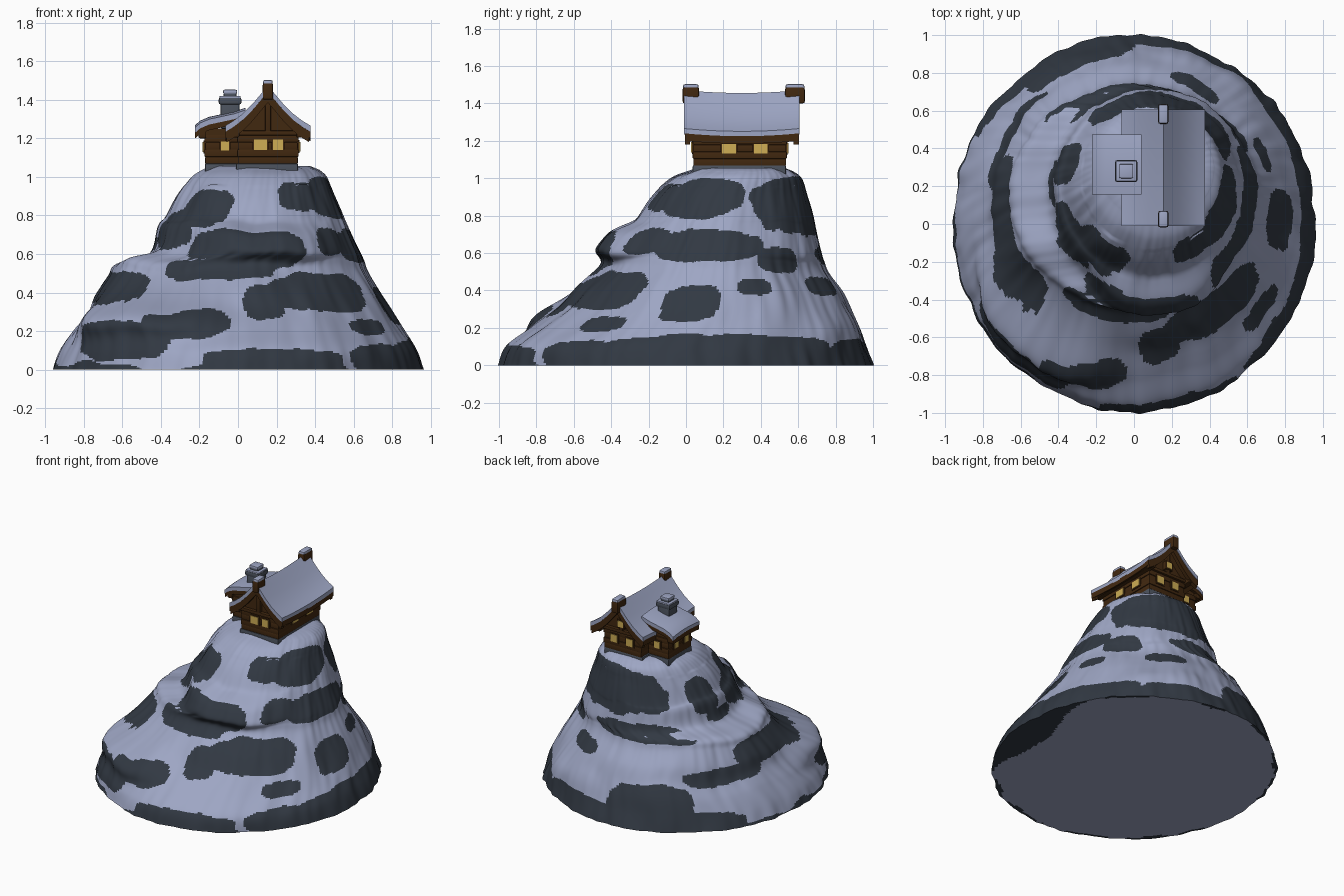
import bpy, bmesh, math
from mathutils import Vector, noise

if "Cube" in bpy.data.objects:
    bpy.data.objects.remove(bpy.data.objects["Cube"])


def material(name, rgb):
    m = bpy.data.materials.new(name)
    m.diffuse_color = (*rgb, 1)
    m.use_nodes = True
    m.node_tree.nodes["Principled BSDF"].inputs["Base Color"].default_value = m.diffuse_color
    return m


SNOW = material("snow", (0.34, 0.38, 0.55))
ROCK = material("dark_rock", (0.031, 0.040, 0.055))
WOOD = material("brown_wood", (0.053, 0.021, 0.005))
STONE = material("grey_stone", (0.070, 0.083, 0.108))
GLOW = material("yellow_window", (0.62, 0.42, 0.09))


def finish(name, bm, mats, angle=40):
    bmesh.ops.recalc_face_normals(bm, faces=bm.faces)
    me = bpy.data.meshes.new(name)
    bm.to_mesh(me)
    bm.free()
    ob = bpy.data.objects.new(name, me)
    bpy.context.collection.objects.link(ob)
    for m in mats:
        me.materials.append(m)
    bpy.ops.object.select_all(action='DESELECT')
    ob.select_set(True)
    bpy.context.view_layer.objects.active = ob
    bpy.ops.object.shade_smooth_by_angle(angle=math.radians(angle))
    return ob


def box(name, lo, hi, mat, bevel=0.0):
    bm = bmesh.new()
    bmesh.ops.create_cube(bm, size=1)
    for v in bm.verts:
        v.co = [(a + b) / 2 + c * (b - a) for a, b, c in zip(lo, hi, v.co)]
    if bevel:
        bmesh.ops.bevel(bm, geom=bm.edges[:], offset=bevel, segments=2, affect='EDGES', profile=0.6)
    return finish(name, bm, [mat])


def slab(name, profile, y0, y1, lift, thick, mat, sag, steps=12):
    """Roof sheet: an (x, z) profile swept along y, sagging in the middle."""
    bm = bmesh.new()
    rows = []
    for j in range(steps + 1):
        t = j / steps
        drop = sag * (1 - (2 * t - 1) ** 2)
        y = y0 + (y1 - y0) * t
        up = [(x, y, z + lift - drop) for x, z in profile]
        low = [(x, y, z + lift - drop - thick) for x, z in reversed(profile)]
        rows.append([bm.verts.new(p) for p in up + low])
    n = len(rows[0])
    for a, b in zip(rows, rows[1:]):
        for i in range(n):
            bm.faces.new((a[i], a[(i + 1) % n], b[(i + 1) % n], b[i]))
    half = len(profile)
    for r in (rows[0], rows[-1]):
        for i in range(half - 1):
            bm.faces.new((r[i], r[i + 1], r[n - 2 - i], r[n - 1 - i]))
    return finish(name, bm, [mat])


# Mountain: extents at each height (z, left, right, front, back)
LEVELS = [
    (0, -.96, .96, -1, 1), (.1, -.92, .93, -.955, .965), (.2, -.85, .87, -.81, .93),
    (.3, -.77, .80, -.68, .88), (.4, -.73, .73, -.59, .83), (.5, -.67, .67, -.48, .76),
    (.56, -.63, .65, -.44, .735), (.61, -.46, .63, -.40, .72), (.74, -.41, .57, -.31, .69),
    (.785, -.37, .55, -.27, .68), (.9, -.31, .50, -.19, .65), (1.0, -.24, .46, -.08, .62),
    (1.04, -.18, .42, .02, .57)]
# Bare rock patches: angle, height, half angle, half height
PATCHES = [
    (210, .73, 22, .10), (232, .83, 22, .10), (302, .9, 18, .075), (263, .6, 31, .14),
    (318, .66, 14, .07), (307, .4, 23, .10), (279, .35, 8, .09), (213, .42, 17, .09),
    (252, .24, 14, .08), (228, .15, 20, .10), (283, .05, 24, .06), (325, .06, 17, .07),
    (322, .22, 10, .04), (340, .89, 30, .10), (352, .64, 33, .085), (76, .85, 60, .16),
    (37, .56, 13, .07), (20, .42, 8, .045), (353, .33, 12, .10), (62, .42, 12, .05),
    (10, .08, 42, .085), (68, .09, 14, .05), (165, .8, 14, .12), (104, .59, 34, .055),
    (176, .65, 13, .04), (150, .33, 22, .055), (110, .17, 21, .13),
    (100, .05, 52, .08), (183, .43, 24, .08)]


def catmull(p0, p1, p2, p3, t):
    return [0.5 * (2 * b + (c - a) * t + (2 * a - 5 * b + 4 * c - d) * t * t
                   + (3 * b - a - 3 * c + d) * t ** 3) for a, b, c, d in zip(p0, p1, p2, p3)]


def bare(angle, z, p):
    wobble = 0.45 * noise.noise(p * 6) + 0.25 * noise.noise(p * 15)
    for a, h, da, dh in PATCHES:
        d = abs((angle - a + 180) % 360 - 180) / da
        if d ** 2.8 + (abs(z - h) / dh) ** 2.8 < 1 + wobble:
            return True
    return z < 0.03 + 0.07 * noise.noise(p * 4)


def mountain():
    seg, sub = 320, 12
    bm = bmesh.new()
    rings = []
    n = len(LEVELS)
    for k in range((n - 1) * sub + 1):
        i = min(k // sub, n - 2)
        z, l, r, f, b = catmull(LEVELS[max(i - 1, 0)], LEVELS[i], LEVELS[i + 1],
                                LEVELS[min(i + 2, n - 1)], k / sub - i)
        cx, cy, rx, ry = (l + r) / 2, (f + b) / 2, (r - l) / 2, (b - f) / 2
        ring = []
        for s in range(seg):
            a = 2 * math.pi * s / seg
            ca, sa = math.cos(a), math.sin(a)
            q = Vector((ca, sa, z))
            # front left shoulder, front ledge and rocky unevenness
            deg = math.degrees(a)
            bulge = 0.16 * math.exp(-((deg - 231) / 32) ** 4 - ((z - .265) / .10) ** 2)
            bulge += 0.09 * math.exp(-((deg - 275) / 36) ** 4 - ((z - .66) / .09) ** 4)
            rough = 0.022 * noise.noise(Vector((ca * 4, sa * 4, z * 3)))
            rough += 0.014 * noise.noise(Vector((ca * 13, sa * 13, z * 4)))
            g = 1 + bulge / rx + rough
            dz = 0.03 * noise.noise(q * 3.1) * min(1, z * 4) * (1 if z < .95 else .4)
            ring.append(bm.verts.new((cx + rx * g * ca, cy + ry * g * sa, max(0, z + dz))))
        rings.append(ring)
    for lo, hi in zip(rings, rings[1:]):
        for s in range(seg):
            t = (s + 1) % seg
            face = bm.faces.new((lo[s], lo[t], hi[t], hi[s]))
            face.normal_update()
            c = face.calc_center_median()
            # gentle slopes and the summit keep their snow
            steep = abs(face.normal.z) < .88 and c.z < 1.01
            face.material_index = int(steep and bare(360 * (s + .5) / seg, c.z, c))
    # snowy summit
    last, centre = rings[-1], Vector((.12, .295, 1.055))
    for w in (.85, .4):
        ring = [bm.verts.new(centre.lerp(v.co, w)) for v in rings[-1]]
        for v in ring:
            v.co.z = 1.055
        for s in range(seg):
            t = (s + 1) % seg
            bm.faces.new((last[s], last[t], ring[t], ring[s]))
        last = ring
    bm.faces.new(last)
    # flat underside, with rock reaching in under the right edge
    last = rings[0]
    for step in range(1, 15):
        w = 1 - step * .02
        ring = [bm.verts.new(v.co * w) for v in rings[0]]
        for s in range(seg):
            t = (s + 1) % seg
            face = bm.faces.new((last[s], last[t], ring[t], ring[s]))
            c = face.calc_center_median()
            deg = (360 * s / seg + 180) % 360 - 180
            reach = .015 + .22 * math.exp(-((deg + 8) / 26) ** 4) + .06 * noise.noise(c * 5)
            face.material_index = int(1 - w < reach)
        last = ring
    bm.faces.new(last)
    finish("mountain", bm, [SNOW, ROCK], 50)


mountain()

# Cabin foundations and walls
box("main_foundation", (-.01, .035, 1.0), (.312, .535, 1.07), STONE, .01)
box("wing_foundation", (-.172, .175, 1.0), (.02, .455, 1.07), STONE, .01)
box("wing_walls", (-.165, .185, 1.06), (.03, .445, 1.25), WOOD)

# Main house body with gable ends
bm = bmesh.new()
shape = [(.005, 1.06), (.305, 1.06), (.305, 1.26), (.155, 1.43), (.005, 1.26)]
ends = [[bm.verts.new((x, y, z)) for x, z in shape] for y in (.045, .53)]
for e in ends:
    bm.faces.new(e)
for i in range(5):
    j = (i + 1) % 5
    bm.faces.new((ends[0][i], ends[0][j], ends[1][j], ends[1][i]))
finish("main_walls", bm, [WOOD])

# Stacked logs around both parts of the house
for i in range(4):
    z = 1.066 + i * .038
    out = .008 if i % 2 else .004
    for part, x0, x1, y0, y1 in (("main", .0, .31, .04, .535), ("wing", -.17, .03, .18, .45)):
        box(f"{part}_log_{i}", (x0 - out + .004, y0 - out + .004, z),
            (x1 + out - .004, y1 + out - .004, z + .038), WOOD, .005)

# Eave beams under the roof
for x in (-.015, .325):
    box("eave_beam", (x - .022, -.0, 1.205), (x + .022, .595, 1.245), WOOD, .008)
box("wing_eave_beam", (-.205, .165, 1.2), (-.165, .465, 1.24), WOOD, .008)

# Roof: boards below, snow blanket above
right = [(.155, 1.445), (.19, 1.405), (.235, 1.352), (.285, 1.302), (.335, 1.264), (.375, 1.24)]
main = [(.31 - x, z) for x, z in reversed(right[1:])] + right
slab("main_roof_boards", main, -.006, .603, 0, .04, WOOD, .015)
slab("main_roof_snow", main, -.01, .607, .026, .032, SNOW, .015)
wing = [(-.222, 1.235), (-.195, 1.258), (-.15, 1.277), (-.09, 1.29), (-.02, 1.305), (.04, 1.325)]
slab("wing_roof_boards", wing, .16, .47, 0, .035, WOOD, -.008)
slab("wing_roof_snow", wing, .157, .473, .022, .028, SNOW, -.012)

# Gable trim: barge boards, cross tie and posts
for y in (-.006, .575):
    slab("barge_board", [(.155 + (x - .155) * .97, z) for x, z in main], y, y + .028, -.025, .035, WOOD, 0, 1)
for y0, y1 in ((.02, .05), (.525, .555)):
    box("gable_tie", (-.01, y0, 1.215), (.32, y1, 1.24), WOOD, .006)
    box("gable_post", (.14, y0, 1.235), (.17, y1, 1.42), WOOD, .006)

# Ridge finials with snow caps
for y0, y1 in ((-.018, .07), (.53, .635)):
    box("ridge_finial", (.128, y0, 1.4), (.182, y1, 1.487), WOOD, .012)
    box("finial_snow", (.13, y0 + .002, 1.475), (.18, y1 - .002, 1.503), SNOW, .012)

# Chimney
box("chimney_stack", (-.09, .23, 1.25), (.008, .33, 1.385), STONE, .012)
box("chimney_collar", (-.1, .222, 1.375), (.018, .338, 1.412), STONE, .012)
box("chimney_collar_snow", (-.096, .226, 1.405), (.014, .334, 1.42), SNOW, .006)
box("chimney_pot", (-.075, .245, 1.41), (-.007, .315, 1.437), STONE, .01)
box("chimney_snow", (-.078, .242, 1.43), (-.004, .318, 1.452), SNOW, .009)


def window(axis, side, u, plane, z, w, h):
    """axis 0 faces x, axis 1 faces y; u is the position along the wall."""
    def part(name, dw, dh, a, b, mat):
        lo, hi = [0, 0, z - dh], [0, 0, z + dh]
        lo[axis], hi[axis] = sorted((plane + side * a, plane + side * b))
        lo[1 - axis], hi[1 - axis] = u - dw, u + dw
        box(name, lo, hi, mat)
    part("window_frame", w / 2 + .008, h / 2 + .008, -.02, .009, WOOD)
    part("window_pane", w / 2, h / 2, .006, .013, GLOW)


# Front, back, right and wing windows
for x, w in ((.117, .066), (.208, .052)):
    window(1, -1, x, .04, 1.167, w, .056)
for x in (.09, .22):
    window(1, 1, x, .535, 1.16, .055, .055)
window(1, 1, .155, .552, 1.29, .045, .045)
for y in (.23, .4):
    window(0, 1, y, .31, 1.157, .074, .05)
window(1, -1, -.068, .18, 1.16, .042, .048)
window(1, 1, -.08, .45, 1.158, .048, .05)
for y in (.25, .37):
    window(0, -1, y, -.17, 1.155, .05, .05)
